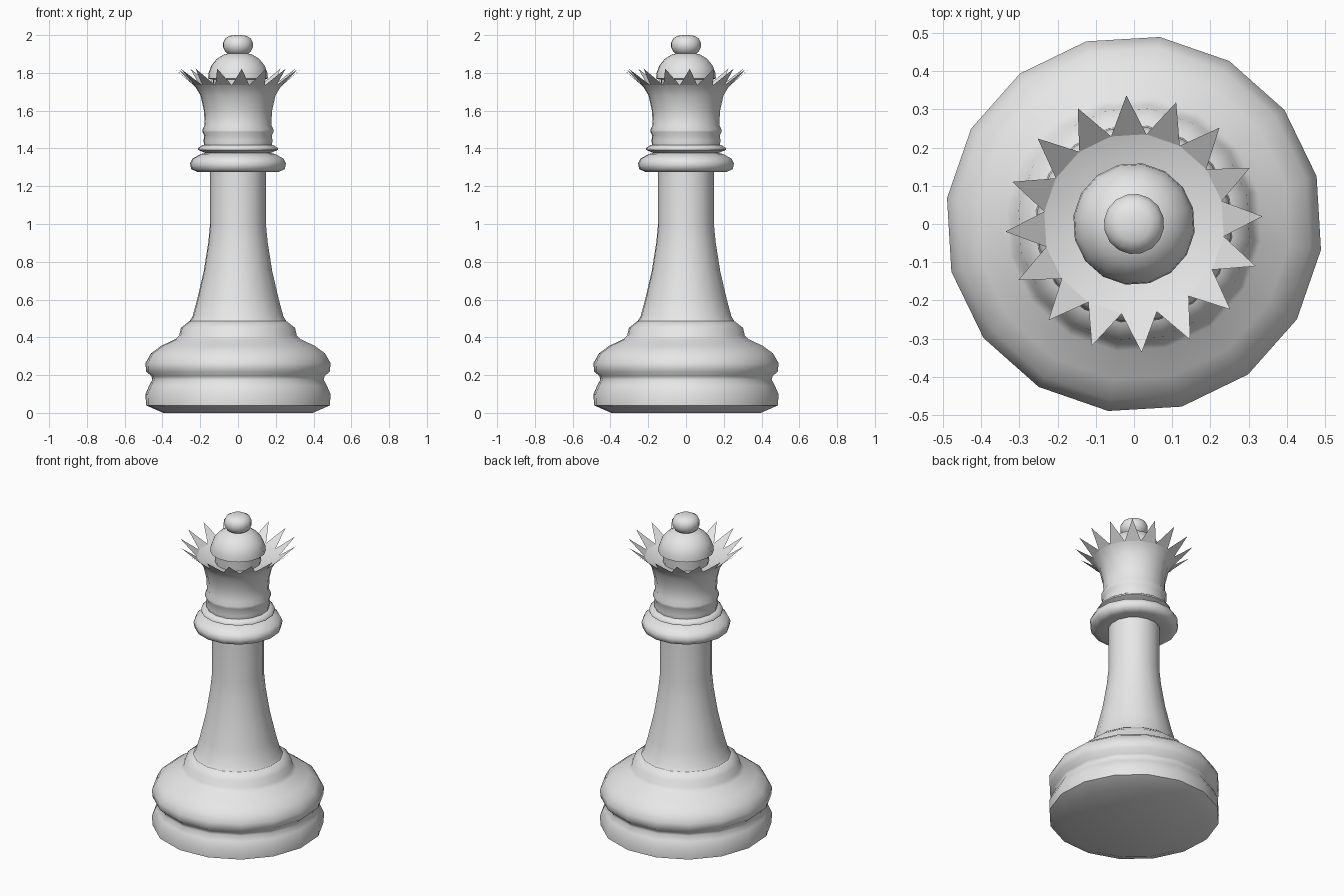
import bpy, bmesh, math

SIDES = 16
PHASE = math.radians(14.65)

cube = bpy.data.objects.get("Cube")
if cube:
    bpy.data.objects.remove(cube, do_unlink=True)

ivory = bpy.data.materials.new("pale grey")
ivory.use_nodes = True
colour = (0.8, 0.8, 0.8, 1)
ivory.diffuse_color = colour
ivory.node_tree.nodes["Principled BSDF"].inputs["Base Color"].default_value = colour


def finish(name, bm, smooth=True):
    mesh = bpy.data.meshes.new(name)
    bm.to_mesh(mesh)
    bm.free()
    mesh.materials.append(ivory)
    obj = bpy.data.objects.new(name, mesh)
    bpy.context.collection.objects.link(obj)
    if smooth:
        bpy.ops.object.select_all(action="DESELECT")
        obj.select_set(True)
        bpy.context.view_layer.objects.active = obj
        bpy.ops.object.shade_smooth_by_angle(angle=math.radians(60))
    return obj


def point(radius, z, step):
    a = PHASE + step * math.tau / SIDES
    return radius * math.cos(a), radius * math.sin(a), z


def turned(name, profile):
    """Turn a (radius, height) profile into a closed sixteen-sided part."""
    bm = bmesh.new()
    rings = [[bm.verts.new(point(r, z, i)) for i in range(SIDES)] for r, z in profile]
    for low, high in zip(rings, rings[1:]):
        for i in range(SIDES):
            j = (i + 1) % SIDES
            bm.faces.new((low[i], low[j], high[j], high[i]))
    bm.faces.new(rings[0][::-1])
    bm.faces.new(rings[-1])
    bmesh.ops.recalc_face_normals(bm, faces=bm.faces)
    return finish(name, bm)


# Double-bulged base with its ledge
turned("base", [
    (0.40, 0), (0.492, 0.04), (0.494, 0.10), (0.475, 0.145), (0.458, 0.175),
    (0.463, 0.195), (0.492, 0.22), (0.494, 0.265), (0.465, 0.315),
    (0.41, 0.355), (0.335, 0.39), (0.314, 0.41), (0.305, 0.45),
    (0.26, 0.485), (0.22, 0.49)])

# Flared stem
turned("stem", [
    (0.262, 0.48), (0.243, 0.51), (0.218, 0.60), (0.183, 0.75),
    (0.159, 0.90), (0.149, 1.0), (0.149, 1.30)])

# Collar and narrow ring under the head
turned("collar", [
    (0.14, 1.28), (0.215, 1.275), (0.25, 1.29), (0.256, 1.32),
    (0.245, 1.345), (0.20, 1.37), (0.16, 1.38)])
turned("collar_ring", [
    (0.15, 1.37), (0.185, 1.38), (0.213, 1.393), (0.213, 1.402),
    (0.188, 1.418), (0.15, 1.42)])

# Flared crown cup with a hollow top
turned("crown_cup", [
    (0.18, 1.41), (0.184, 1.44), (0.181, 1.47), (0.189, 1.485),
    (0.19, 1.50), (0.178, 1.525), (0.182, 1.60), (0.20, 1.68),
    (0.224, 1.72), (0.237, 1.735), (0.14, 1.70)])

# Crown points, one thin triangle on each rim edge
bm = bmesh.new()
rim = [bm.verts.new(point(0.237, 1.735, i)) for i in range(SIDES)]
for i in range(SIDES):
    tip = bm.verts.new(point(0.337, 1.822, i + 0.5))
    bm.faces.new((rim[i], tip, rim[(i + 1) % SIDES]))
finish("crown_points", bm, smooth=False)

# Dome and finial
turned("dome", [
    (0.13, 1.69), (0.135, 1.765), (0.16, 1.77), (0.157, 1.80),
    (0.142, 1.84), (0.112, 1.875), (0.075, 1.898), (0.03, 1.908)])
turned("finial", [
    (0.045, 1.897), (0.066, 1.91), (0.079, 1.935), (0.079, 1.96),
    (0.068, 1.983), (0.045, 1.996), (0.015, 2.0)])
